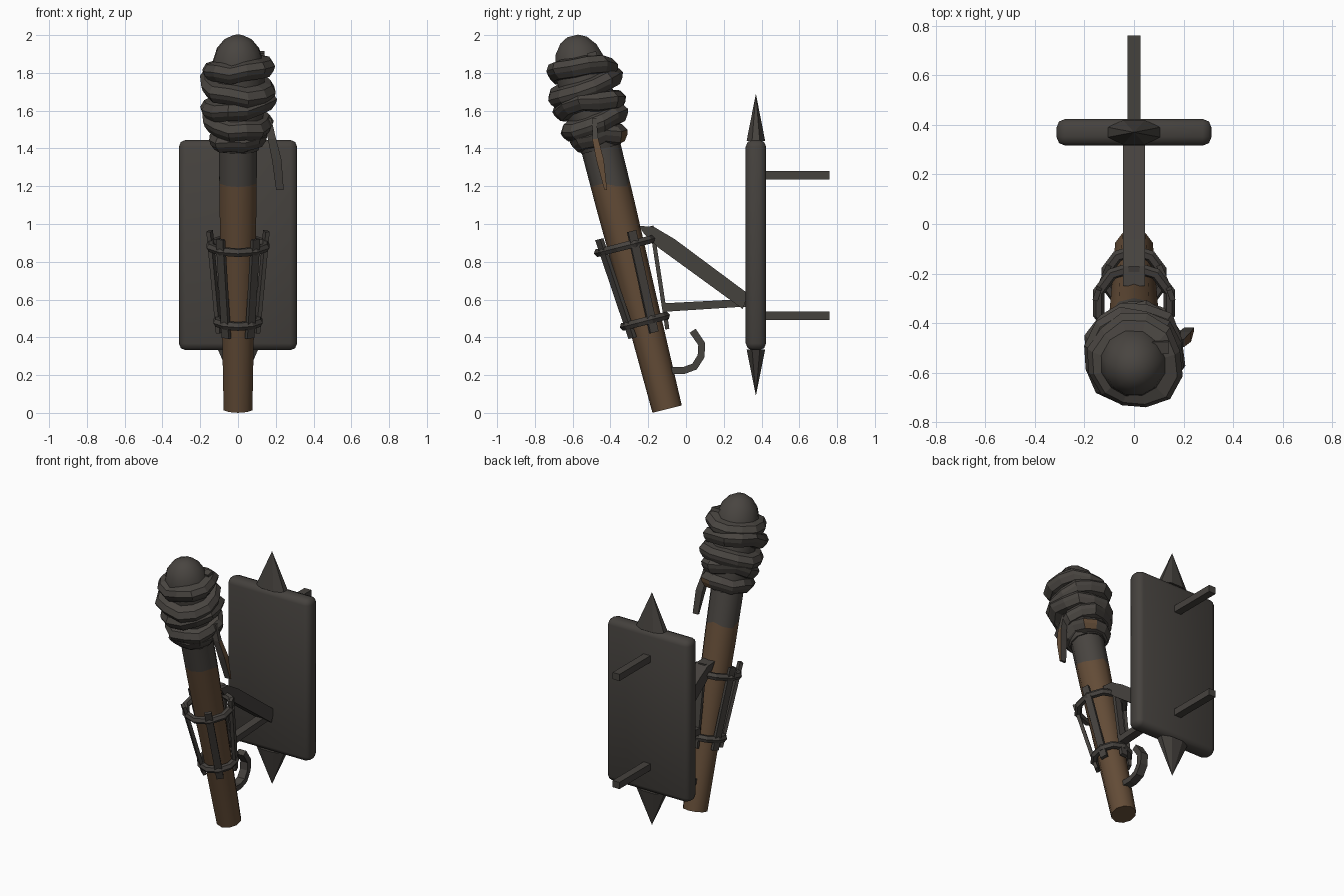
import bpy, bmesh, math, random
from mathutils import Matrix, Vector

if "Cube" in bpy.data.objects:
    bpy.data.objects.remove(bpy.data.objects["Cube"])

random.seed(4)
TAU = 2 * math.pi


def material(name, rgb):
    m = bpy.data.materials.new(name)
    m.diffuse_color = (*rgb, 1)
    m.use_nodes = True
    m.node_tree.nodes["Principled BSDF"].inputs["Base Color"].default_value = m.diffuse_color
    return m


IRON = material("dark iron", (0.060, 0.054, 0.048))
CHAR = material("charred cloth", (0.066, 0.059, 0.052))
WOOD = material("brown wood", (0.125, 0.072, 0.038))

# Torch frame: local z runs along the leaning shaft
TORCH = Matrix.Translation((0, -0.10, 0.02)) @ Matrix.Rotation(math.radians(14.2), 4, 'X')


def build(name, verts, faces, mats, matrix=None, rule=None, smooth=False):
    bm = bmesh.new()
    vs = [bm.verts.new(v) for v in verts]
    for f in faces:
        bm.faces.new([vs[i] for i in f])
    bmesh.ops.recalc_face_normals(bm, faces=bm.faces)
    if rule:
        for f in bm.faces:
            f.material_index = rule(f.calc_center_median(), f.normal)
    me = bpy.data.meshes.new(name)
    bm.to_mesh(me)
    bm.free()
    if matrix:
        me.transform(matrix)
    for m in mats:
        me.materials.append(m)
    ob = bpy.data.objects.new(name, me)
    bpy.context.collection.objects.link(ob)
    if smooth:
        bpy.ops.object.select_all(action='DESELECT')
        ob.select_set(True)
        bpy.context.view_layer.objects.active = ob
        bpy.ops.object.shade_smooth_by_angle(angle=math.radians(42))
    return ob


def loft(name, rings, mats, loop=False, **kw):
    """Skin a list of equal-length rings; cap the ends or join them in a loop."""
    n, k = len(rings[0]), len(rings)
    faces = [(i * n + j, i * n + (j + 1) % n, (i + 1) % k * n + (j + 1) % n, (i + 1) % k * n + j)
             for i in range(k if loop else k - 1) for j in range(n)]
    if not loop:
        faces += [tuple(range(n)), tuple(range((k - 1) * n, k * n))]
    return build(name, [v for r in rings for v in r], faces, mats, **kw)


def circle(r, z, n, ry=None):
    return [Vector((r * math.cos(TAU * (j + .5) / n), (ry or r) * math.sin(TAU * (j + .5) / n), z))
            for j in range(n)]


def box(name, lo, hi, mat, matrix=None):
    rings = [[Vector((lo[0], lo[1], z)), Vector((hi[0], lo[1], z)),
              Vector((hi[0], hi[1], z)), Vector((lo[0], hi[1], z))] for z in (lo[2], hi[2])]
    return loft(name, rings, [mat], matrix=matrix)


def extrude_x(name, side, w, mat):
    """Extrude a (y, z) outline to both sides of x = 0."""
    return loft(name, [[Vector((x, y, z)) for y, z in side] for x in (-w, w)], [mat])


# Shaft, wooden below and charred with a ragged edge above
shaft_rings = [circle(.080, 0, 10), circle(.092, .6, 10), circle(.103, 1.12, 10),
               circle(.104, 1.24, 10), circle(.106, 1.46, 10)]
for j, v in enumerate(shaft_rings[3]):
    v.z += random.uniform(-.05, .03) if v.y > 0 else 0
loft("shaft", shaft_rings, [WOOD, CHAR], matrix=TORCH, smooth=True,
     rule=lambda c, n: 1 if c.z > 1.22 else 0)

# Padded head with a domed top
head = [(.112, 1.42), (.135, 1.50), (.145, 1.82), (.136, 1.90), (.115, 1.965),
        (.075, 2.015), (.03, 2.038)]
loft("torch_head", [circle(r, z, 12) for r, z in head], [CHAR], matrix=TORCH, smooth=True)

# Cloth wraps: flared irregular bands with alternate tilts (radius, height, tilt x, tilt y)
wraps = [(.196, 1.855, -.12, .10), (.208, 1.765, .10, -.12), (.205, 1.665, -.05, .12),
         (.185, 1.575, .14, -.10), (.168, 1.485, -.06, .08)]
for i, (r, z, tx, ty) in enumerate(wraps):
    noise = [random.uniform(-.014, .012) for _ in range(12)]
    lift = [random.uniform(-.012, .012) for _ in range(12)]
    rings = []
    for dr, dz in ((None, .055), (-.022, .04), (0, .005), (-.008, -.02), (-.03, -.05), (None, -.055)):
        ring = circle(.115 if dr is None else r + dr, z + dz, 12)
        for j, v in enumerate(ring):
            v.z += v.y * tx + v.x * ty + lift[j]
            if dr is not None:
                s = 1 + noise[j] / r
                v.x *= s
                v.y *= s
        rings.append(ring)
    last = i == len(wraps) - 1
    loft(f"cloth_wrap_{i + 1}", rings, [CHAR, WOOD], loop=True, matrix=TORCH,
         rule=lambda c, n, last=last: int(last and c.x > .04 and c.y > .06
                                          and n.z < 0 and c.xy.length > .145 and c.z < 1.485))

# Loose cloth end beside the dome
box("loose_cloth_end", (.07, .05, 1.86), (.14, .10, 1.93), CHAR, TORCH)

# Torn strip hanging from the wraps
strip = [(.155, -.485, 1.56, .020, .010), (.180, -.480, 1.45, .022, .016),
         (.205, -.455, 1.34, .025, .020), (.222, -.425, 1.18, .020, .007)]
loft("hanging_strip", [[Vector((x - w, y - d, z)), Vector((x + w, y - d, z)),
                        Vector((x + w, y + d, z)), Vector((x - w, y + d, z))]
                       for x, y, z, w, d in strip], [CHAR, WOOD],
     rule=lambda c, n: int(c.z < 1.42 and n.x > .5))

# Cage: two hoops around the shaft
for name, r, z in (("upper_hoop", .150, .892), ("lower_hoop", .113, .480)):
    hoop = []
    for a in range(10):
        t = TAU * (a + .5) / 10
        hoop.append([Vector(((r + .024 * math.cos(b)) * math.cos(t),
                             (r + .024 * math.cos(b)) * math.sin(t), z + .024 * math.sin(b)))
                     for b in [TAU * k / 6 for k in range(6)]])
    loft(name, hoop, [IRON], loop=True, matrix=TORCH)

# Cage: five bars splayed outwards
for i in range(5):
    t = math.radians(-90 + 36 + 72 * i)
    out, side = Vector((math.cos(t), math.sin(t), 0)), Vector((-math.sin(t), math.cos(t), 0))
    rings = []
    for r, z in ((.105, .41), (.158, .96)):
        c = out * r + Vector((0, 0, z))
        rings.append([c + out * a * .011 + side * b * .023
                      for a, b in ((-1, -1), (1, -1), (1, 1), (-1, 1))])
    loft(f"cage_bar_{i + 1}", rings, [IRON], matrix=TORCH)

# Curled hook low on the back of the shaft
path = [(-.08, .225), (-.01, .225), (.045, .245), (.08, .30), (.083, .365), (.035, .435)]
hook = []
for i, p in enumerate(path):
    a, b = path[max(i - 1, 0)], path[min(i + 1, len(path) - 1)]
    d = Vector((0, b[0] - a[0], b[1] - a[1])).normalized()
    nrm = Vector((0, -d.z, d.y))
    hook.append([Vector((x * .028, *p)) + nrm * s * .019
                 for x, s in ((-1, -1), (1, -1), (1, 1), (-1, 1))])
loft("hook", hook, [IRON])

# Bracket arms to the wall plate
extrude_x("upper_arm", [(-.25, .99), (-.17, .985), (-.06, .92), (.33, .63), (.30, .55),
                        (-.14, .87), (-.22, .945)], .045, IRON)
extrude_x("lower_arm", [(-.12, .58), (.26, .60), (.33, .62), (.33, .56), (.27, .56),
                        (-.12, .535)], .028, IRON)

# Wall plate with rounded edges
plate = box("wall_plate", (-.313, .316, .332), (.313, .424, 1.445), IRON)
bev = plate.modifiers.new("rounded edges", 'BEVEL')
bev.width, bev.segments = .036, 2
bpy.context.view_layer.objects.active = plate
plate.select_set(True)
bpy.ops.object.modifier_apply(modifier=bev.name)
bpy.ops.object.shade_smooth_by_angle(angle=math.radians(50))

# Flattened spikes above and below the plate
for name, base, tip in (("top_spike", 1.44, 1.69), ("bottom_spike", .335, .09)):
    verts = circle(.115, base, 8, .053) + [Vector((0, 0, tip))]
    faces = [(j, (j + 1) % 8, 8) for j in range(8)] + [tuple(range(8))]
    build(name, verts, faces, [IRON], matrix=Matrix.Translation((0, .37, 0)))

# Wall nails on the back
for i, z in enumerate((.515, 1.258)):
    box(f"wall_nail_{i + 1}", (-.026, .40, z - .023), (.026, .76, z + .023), IRON)
